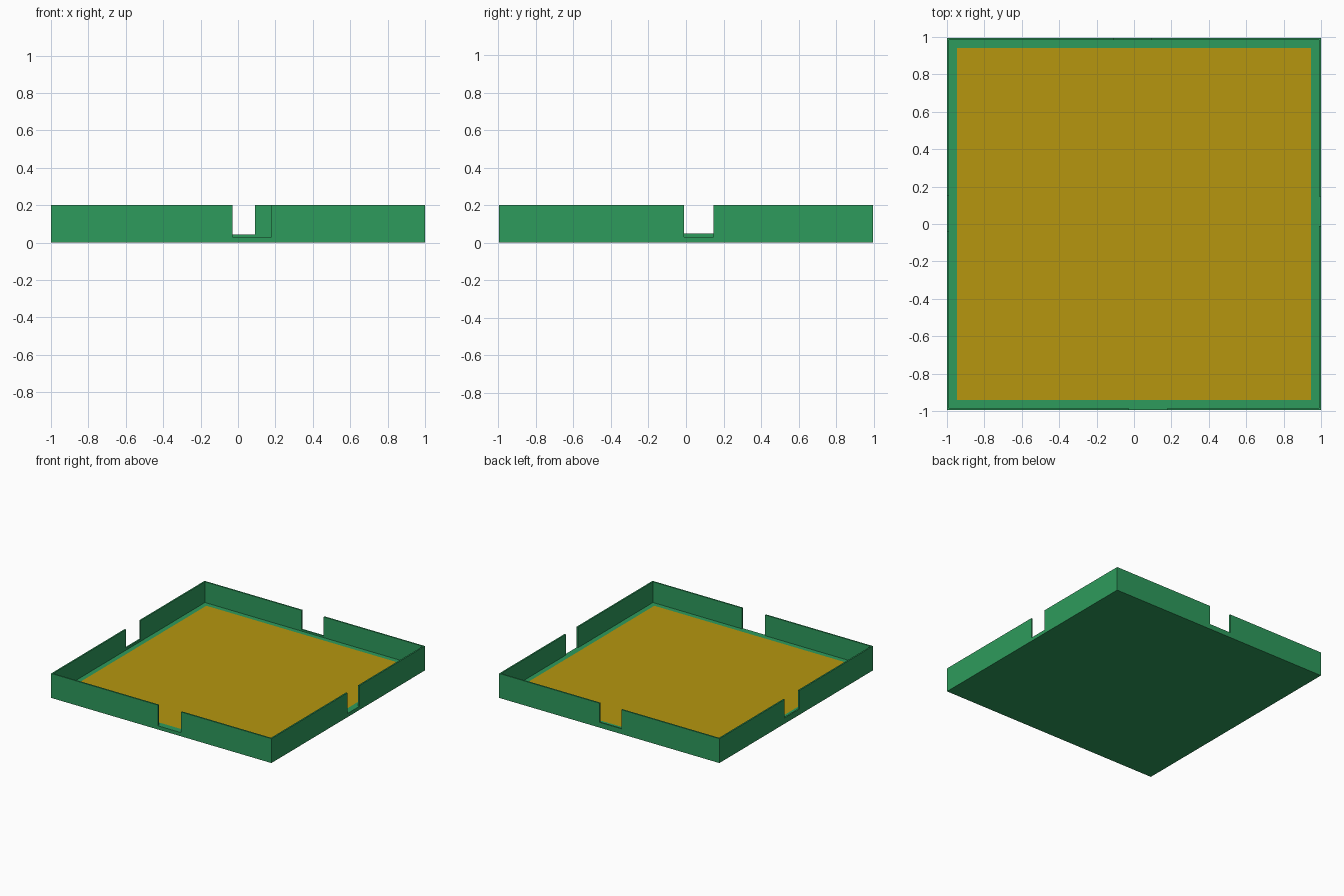
import bpy, bmesh
from mathutils import Vector

if "Cube" in bpy.data.objects:
    bpy.data.objects.remove(bpy.data.objects["Cube"])

HX, HY = 1.0, 0.995      # half sizes of the tray
H, T, FLOOR = 0.20, 0.012, 0.03


def material(name, rgb):
    m = bpy.data.materials.new(name)
    m.diffuse_color = (*rgb, 1)
    m.use_nodes = True
    m.node_tree.nodes["Principled BSDF"].inputs["Base Color"].default_value = m.diffuse_color
    return m


green = material("green", (0.027, 0.328, 0.107))
ochre = material("ochre", (0.468, 0.305, 0.0045))


def finish(name, bm, *mats):
    bmesh.ops.recalc_face_normals(bm, faces=bm.faces)
    me = bpy.data.meshes.new(name)
    bm.to_mesh(me)
    bm.free()
    for m in mats:
        me.materials.append(m)
    ob = bpy.data.objects.new(name, me)
    bpy.context.collection.objects.link(ob)
    return ob


def wall(name, axis, half, a, b, sill, offset, inward):
    """Notched wall profile along one axis, extruded inward by its thickness."""
    profile = [(-half, 0), (half, 0), (half, H), (b, H),
               (b, sill), (a, sill), (a, H), (-half, H)]
    bm = bmesh.new()
    vs = [bm.verts.new((u, offset, z) if axis == "x" else (offset, u, z))
          for u, z in profile]
    face = bm.faces.new(vs)
    new = bmesh.ops.extrude_face_region(bm, geom=[face])["geom"]
    step = Vector((0, inward * T, 0)) if axis == "x" else Vector((inward * T, 0, 0))
    bmesh.ops.translate(bm, vec=step,
                        verts=[g for g in new if isinstance(g, bmesh.types.BMVert)])
    finish(name, bm, green)


# Four walls, each with its own notch
wall("front_wall", "x", HX, -0.03, 0.18, 0.03, -HY, 1)
wall("back_wall", "x", HX, -0.11, 0.09, 0.043, HY, -1)
wall("right_wall", "y", HY - T, -0.01, 0.147, 0.03, HX, -1)
wall("left_wall", "y", HY - T, -0.04, 0.15, 0.048, -HX, 1)

# Floor slab with an inset coloured panel on top
bm = bmesh.new()
bmesh.ops.create_cube(bm, size=1)
for v in bm.verts:
    v.co = (v.co.x * 2 * (HX - T), v.co.y * 2 * (HY - T), (v.co.z + 0.5) * FLOOR)
bm.normal_update()
top = max(bm.faces, key=lambda f: f.calc_center_median().z)
bmesh.ops.inset_region(bm, faces=[top], thickness=0.058)
top.material_index = 1
finish("floor", bm, green, ochre)
